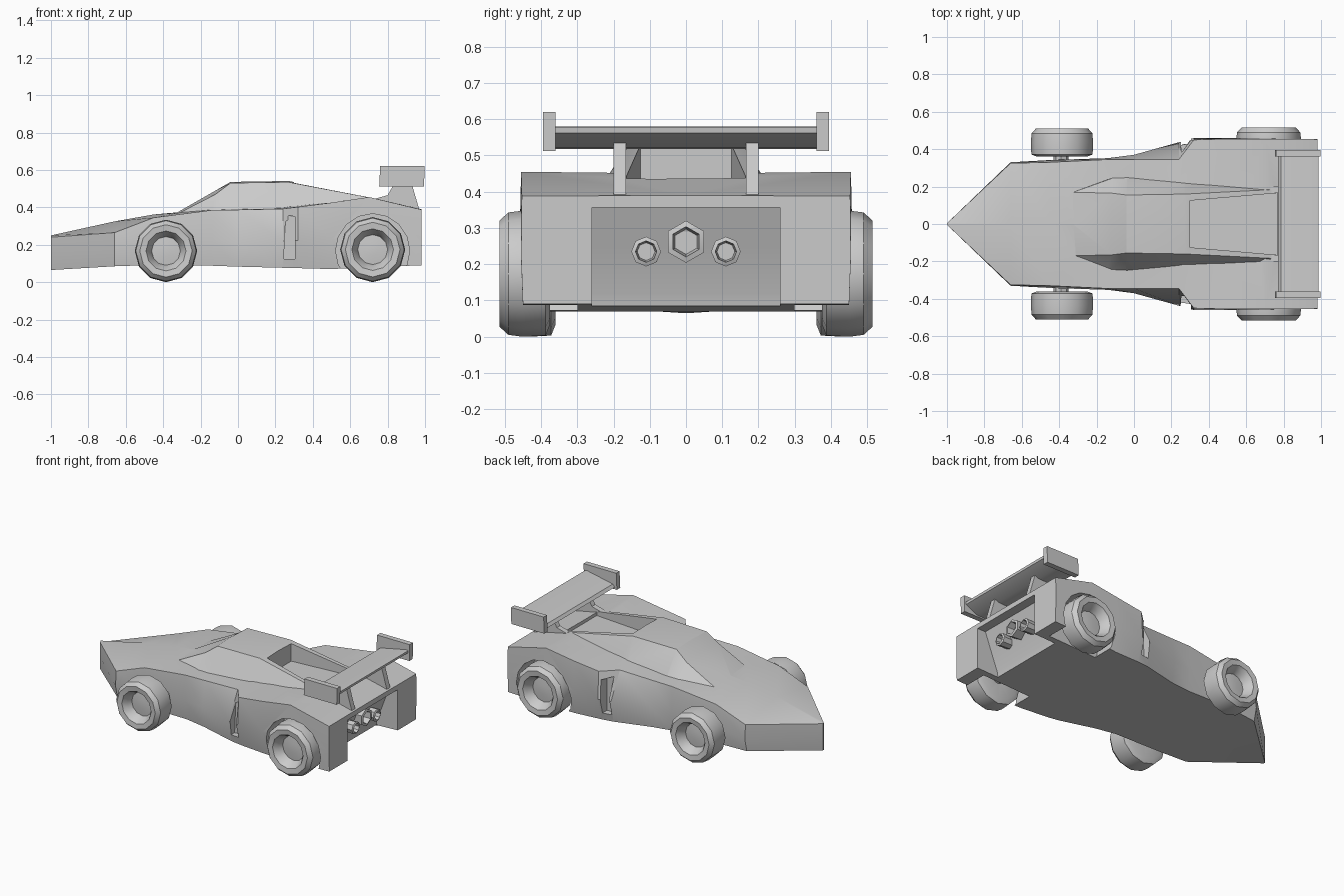
import bpy, bmesh, math
from mathutils import Matrix

if "Cube" in bpy.data.objects:
    bpy.data.objects.remove(bpy.data.objects["Cube"])


def finish(bm, name, angle=30):
    bmesh.ops.remove_doubles(bm, verts=bm.verts, dist=1e-5)
    bmesh.ops.recalc_face_normals(bm, faces=bm.faces)
    me = bpy.data.meshes.new(name)
    bm.to_mesh(me)
    bm.free()
    ob = bpy.data.objects.new(name, me)
    bpy.context.collection.objects.link(ob)
    smooth(ob, angle)
    return ob


def smooth(ob, angle=30):
    bpy.ops.object.select_all(action='DESELECT')
    ob.select_set(True)
    bpy.context.view_layer.objects.active = ob
    bpy.ops.object.shade_smooth_by_angle(angle=math.radians(angle))


def loft(name, rings):
    """Skin closed rings of equal length and cap both ends."""
    bm = bmesh.new()
    vs = [[bm.verts.new(p) for p in r] for r in rings]
    n = len(rings[0])
    for a, b in zip(vs, vs[1:]):
        for i in range(n):
            j = (i + 1) % n
            bm.faces.new((a[i], a[j], b[j], b[i]))
    bm.faces.new(vs[0])
    bm.faces.new(vs[-1][::-1])
    return finish(bm, name)


def ring(x, half):
    """Half section (y, z) from bottom to top, mirrored to a full ring."""
    return [(x, y, z) for y, z in half] + [(x, -y, z) for y, z in reversed(half) if y > 0]


def slab(name, xz, y0, y1):
    return loft(name, [[(x, y, z) for x, z in xz] for y in (y0, y1)])


def lathe(name, profile, cx, cz, side, steps=12):
    """Revolve (radius, y) profile around an axle along y."""
    rings = [[(cx + r * math.sin(k * math.tau / steps), side * y,
               cz - r * math.cos(k * math.tau / steps)) for k in range(steps)]
             for r, y in profile]
    return loft(name, rings)


def boolean(ob, cutter, op='DIFFERENCE'):
    m = ob.modifiers.new(op, 'BOOLEAN')
    m.object, m.operation, m.solver = cutter, op, 'EXACT'
    bpy.ops.object.select_all(action='DESELECT')
    ob.select_set(True)
    bpy.context.view_layer.objects.active = ob
    bpy.ops.object.modifier_apply(modifier=m.name)
    bpy.data.objects.remove(cutter)


# Main body: x, floor (y, z), side y, shoulder (y, z), centre z
stations = [
    (-1.00, .004, .065, .004, .004, .240, .250),
    (-0.66, .31, .085, .330, .325, .265, .325),
    (-0.45, .33, .092, .342, .330, .345, .362),
    (-0.14, .33, .088, .352, .345, .385, .390),
    (0.00, .35, .083, .370, .345, .387, .395),
    (0.24, .41, .077, .437, .345, .392, .405),
    (0.32, .42, .075, .460, .450, .402, .410),
    (0.50, .43, .070, .460, .455, .425, .425),
    (0.70, .45, .080, .458, .455, .455, .450),
    (0.98, .45, .090, .455, .453, .388, .390),
]
body = loft('body', [ring(x, [(0, zb), (yb, zb), (ys, .55 * zb + .45 * zs), (yt, zs), (0, zc)])
                     for x, yb, zb, ys, yt, zs, zc in stations])

# Cabin and rear buttresses
cabin = loft('cabin', [ring(x, [(0, .3), (yb, .3), (yb, zb), (yt, zt), (0, zc)]) for x, yb, zb, yt, zt, zc in [
    (-0.33, .21, .355, .17, .362, .370),
    (-0.12, .25, .380, .165, .470, .490),
    (-0.04, .25, .385, .155, .530, .536),
    (0.27, .22, .395, .160, .535, .541),
    (0.76, .21, .430, .185, .442, .443)]])
boolean(body, cabin, 'UNION')

# Engine bay recess behind the roof
boolean(body, loft('bay_cutter', [[(x, -w, .415), (x, w, .415), (x, w, .7), (x, -w, .7)]
                                  for x, w in ((.30, .125), (.765, .165))]))
# Open tail centre
boolean(body, slab('tail_cutter', [(1.1, 0), (.81, 0), (.83, .12), (.88, .25), (.92, .357), (1.1, .357)],
                   -.26, .26))

# Wheel arches and side intakes
for s in (-1, 1):
    boolean(body, lathe('arch_cutter', [(.198, .30), (.198, .6)], .72, .168, s, 16))
    boolean(body, slab('intake_cutter', [(.245, .125), (.305, .125), (.305, .35), (.255, .36)],
                       s * .385, s * .55))
smooth(body)

# Wheels with dished rims
for s, tag in ((-1, 'left'), (1, 'right')):
    for cx, r, y0, y1, end in ((-.385, .167, .36, .51, 'front'), (.72, .174, .375, .515, 'rear')):
        profile = [(.03, y0 + .01), (.8 * r, y0), (.98 * r, y0 + .012), (r, y0 + .075),
                   (.97 * r, y1 - .025), (.84 * r, y1), (.64 * r, y1 - .004),
                   (.52 * r, y1 - .035), (.46 * r, y1 - .065), (.03, y1 - .06)]
        lathe(f'{end}_wheel_{tag}', profile, cx, r, s)

# Axles
for cx, cz, end in ((-.39, .17, 'front'), (.72, .174, 'rear')):
    lathe(f'{end}_axle', [(.04, -.39), (.04, .39)], cx, cz, 1, 8)

# Rear wing, end plates and struts
slab('wing', [(.77, .525), (.785, .542), (.97, .58), (.987, .578), (.985, .562), (.90, .522), (.80, .518)],
     -.37, .37)
for s, tag in ((-1, 'left'), (1, 'right')):
    slab(f'wing_end_plate_{tag}', [(.755, .512), (.995, .512), (.997, .62), (.76, .62)], s * .36, s * .395)
    slab(f'wing_strut_{tag}', [(.71, .44), (.80, .465), (.84, .535), (.925, .54), (.97, .385), (.75, .40)],
         s * .165, s * .2)

# Exhaust pipes
for y, z, r, n, name in ((0, .262, .058, 6, 'centre'), (-.11, .235, .041, 8, 'left'), (.11, .235, .041, 8, 'right')):
    pipe = lathe(f'exhaust_{name}', [(r * .9, 0), (r, .10), (r * .72, .105), (r * .6, .06)], 0, 0, 1, n)
    pipe.data.transform(Matrix.Translation((.835, y, z)) @ Matrix.Rotation(-math.pi / 2, 4, 'Z'))
